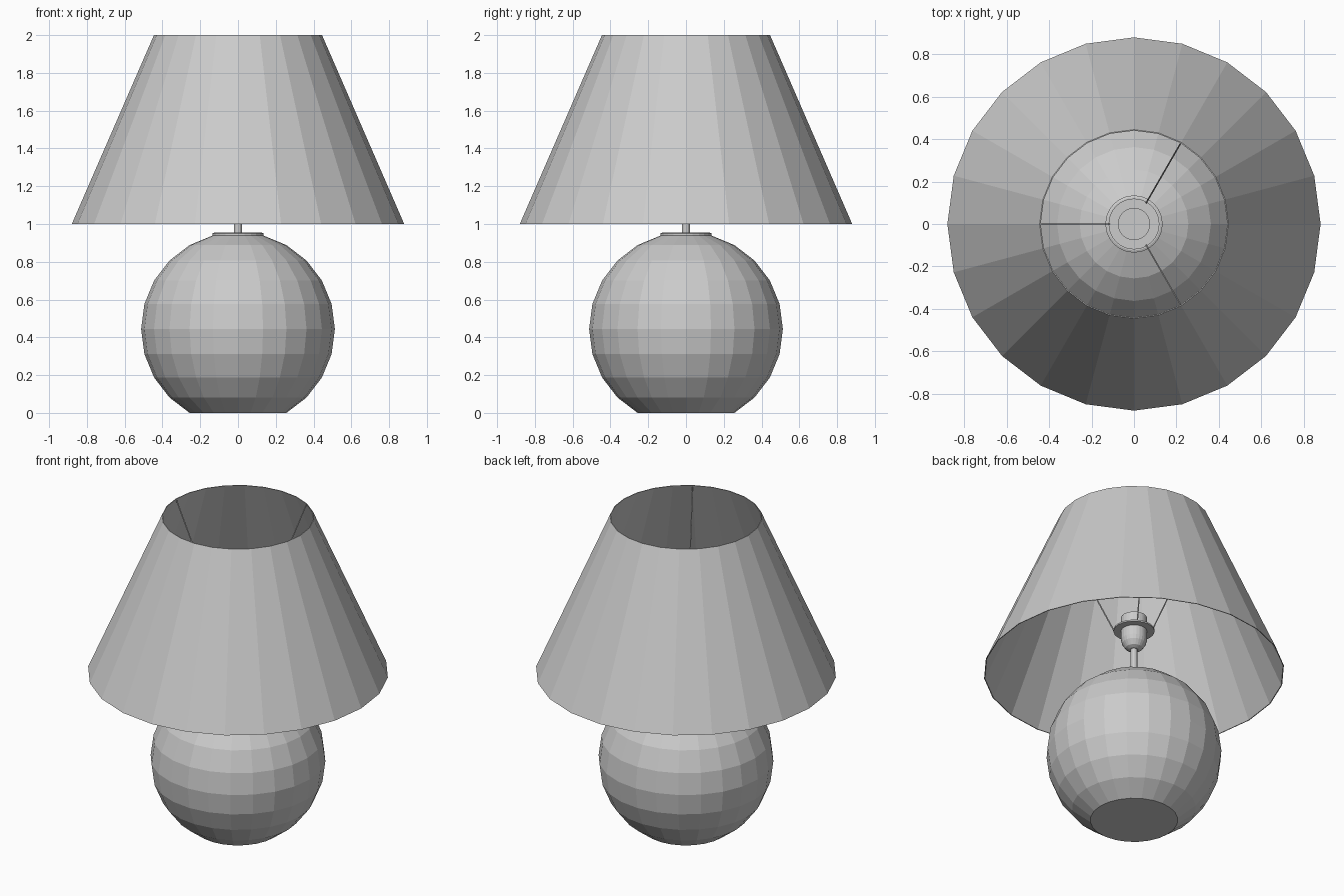
import bpy
import bmesh
from math import sin, cos, radians, tau
from mathutils import Vector

if "Cube" in bpy.data.objects:
    bpy.data.objects.remove(bpy.data.objects["Cube"])


def lathe(name, profile, sides=24, closed=False, caps=True):
    """Revolve (radius, z) points, listed bottom to top on the outside, about z."""
    bm = bmesh.new()
    rings = [[bm.verts.new((r * cos(tau * i / sides), r * sin(tau * i / sides), z))
              for i in range(sides)] for r, z in profile]
    pairs = list(zip(rings, rings[1:]))
    if closed:
        pairs.append((rings[-1], rings[0]))
    for a, b in pairs:
        for i in range(sides):
            j = (i + 1) % sides
            bm.faces.new((a[i], a[j], b[j], b[i]))
    if caps and not closed:
        bm.faces.new(rings[0][::-1])
        bm.faces.new(rings[-1])
    mesh = bpy.data.meshes.new(name)
    bm.to_mesh(mesh)
    bm.free()
    obj = bpy.data.objects.new(name, mesh)
    bpy.context.collection.objects.link(obj)
    return obj


def rod(name, start, end, radius, sides=6):
    """Straight thin cylinder between two points."""
    start, end = Vector(start), Vector(end)
    d = end - start
    bpy.ops.mesh.primitive_cylinder_add(vertices=sides, radius=radius, depth=d.length,
                                        location=(start + end) / 2)
    obj = bpy.context.object
    obj.rotation_euler = d.to_track_quat('Z', 'Y').to_euler()
    obj.name = name
    return obj


# Ball body: 15 degree bands of a sphere, cut flat at the bottom and top
R, CZ = 0.513, 0.444
lathe("ball_base", [(R * cos(radians(a)), CZ + R * sin(radians(a)))
                    for a in range(-60, 76, 15)])
bpy.data.objects["ball_base"].data.vertices.foreach_get
for v in bpy.data.objects["ball_base"].data.vertices:
    if v.co.z < 0.01:
        v.co.z = 0

# Small plate on top of the ball
lathe("top_plate", [(0.135, 0.938), (0.135, 0.951), (0.125, 0.955)])

# Stem and bulb socket with its flange
lathe("stem", [(0.02, 0.95), (0.02, 1.17)], sides=12)
lathe("socket", [(0.03, 1.15), (0.05, 1.16), (0.07, 1.19), (0.076, 1.215),
                 (0.076, 1.275), (0.12, 1.275), (0.12, 1.285), (0.076, 1.285),
                 (0.076, 1.365)])

# Thin-walled open shade
T = 0.005
lathe("shade", [(0.88, 1.0), (0.445, 2.0), (0.445 - T, 2.0), (0.88 - T, 1.0)], closed=True)

# Three wires carrying the shade
for k, deg in enumerate((60, 180, 300)):
    c, s = cos(radians(deg)), sin(radians(deg))
    rod(f"shade_wire_{k + 1}", (0.114 * c, 0.114 * s, 1.28),
        (0.439 * c, 0.439 * s, 1.99), 0.004)
